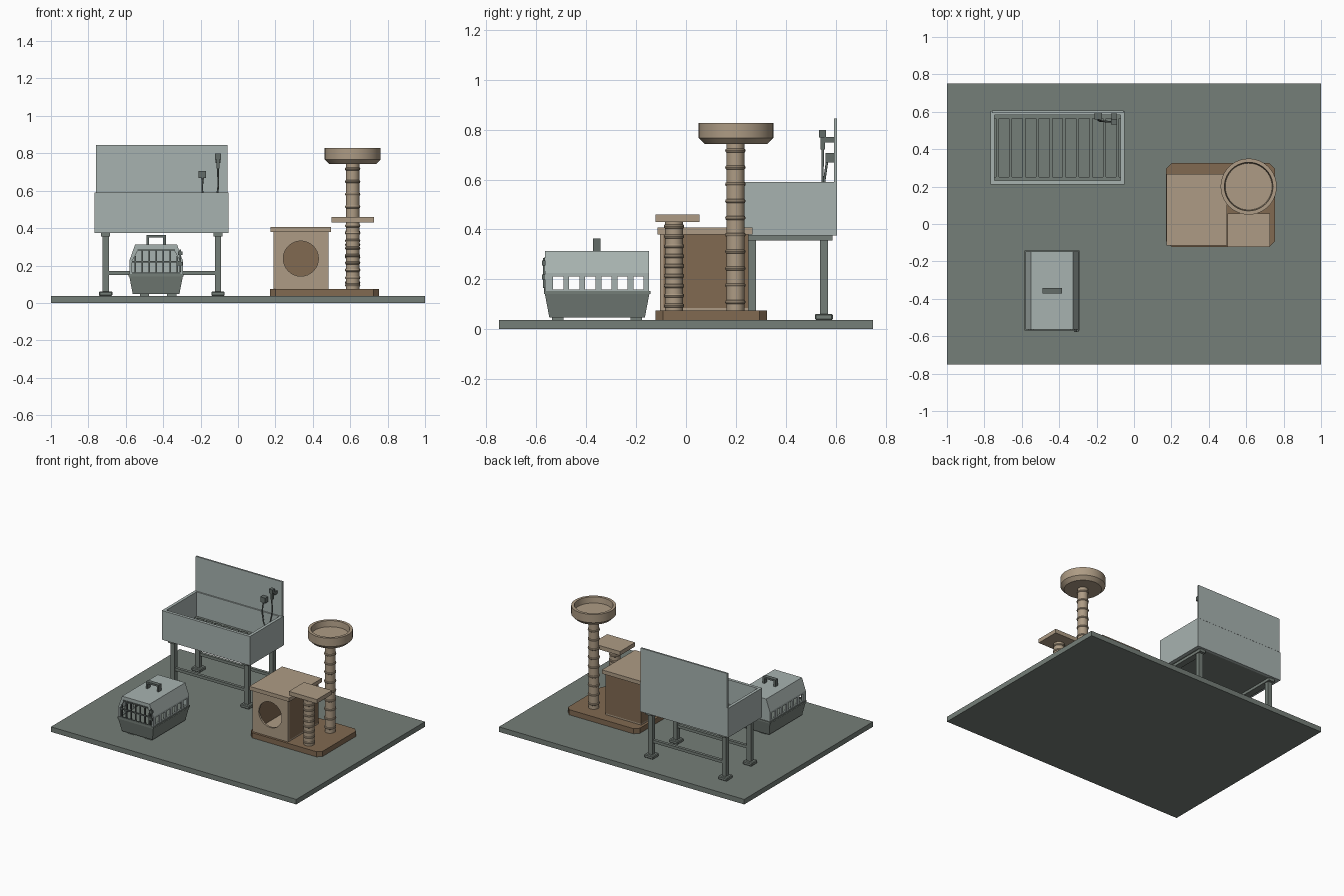
import bpy, bmesh, math
from mathutils import Vector, Matrix

if "Cube" in bpy.data.objects:
    bpy.data.objects.remove(bpy.data.objects["Cube"], do_unlink=True)


def colour(name, rgb):
    m = bpy.data.materials.new(name)
    m.use_nodes = True
    m.diffuse_color = (*rgb, 1)
    m.node_tree.nodes["Principled BSDF"].inputs["Base Color"].default_value = (*rgb, 1)
    return m


PALE = colour("pale grey", (0.39, 0.45, 0.435))
SLATE = colour("slate green", (0.178, 0.21, 0.188))
DARK = colour("dark slate", (0.125, 0.15, 0.14))
TAN = colour("tan", (0.42, 0.33, 0.232))
BROWN = colour("brown", (0.22, 0.143, 0.083))


def make(name, bm, mat, smooth=False):
    bmesh.ops.recalc_face_normals(bm, faces=bm.faces)
    me = bpy.data.meshes.new(name)
    bm.to_mesh(me)
    bm.free()
    me.materials.append(mat)
    ob = bpy.data.objects.new(name, me)
    bpy.context.collection.objects.link(ob)
    if smooth:
        bpy.ops.object.select_all(action="DESELECT")
        ob.select_set(True)
        bpy.context.view_layer.objects.active = ob
        bpy.ops.object.shade_smooth_by_angle(angle=math.radians(35))
    return ob


def add_box(bm, x, y, z):
    """Add a box given its (min, max) range on each axis."""
    mid = Vector([(a + b) / 2 for a, b in (x, y, z)])
    size = Vector([b - a for a, b in (x, y, z)])
    mx = Matrix.Translation(mid) @ Matrix.Diagonal((*size, 1))
    bmesh.ops.create_cube(bm, size=1, matrix=mx)


def boxes(name, mat, *ranges):
    bm = bmesh.new()
    for r in ranges:
        add_box(bm, *r)
    return make(name, bm, mat)


def lathe(name, mat, x, y, profile, sides=32):
    """Spin a closed (radius, z) profile about a vertical axis."""
    bm = bmesh.new()
    vs = [bm.verts.new((x + r, y, z)) for r, z in profile]
    edges = [bm.edges.new(p) for p in zip(vs, vs[1:])]
    bmesh.ops.spin(bm, geom=vs + edges, cent=(x, y, 0), axis=(0, 0, 1),
                   angle=math.tau, steps=sides)
    bmesh.ops.remove_doubles(bm, verts=bm.verts, dist=1e-5)
    return make(name, bm, mat, True)


def prism(name, mat, points, start, end, axis):
    """Extrude an outline along y (points are x, z) or z (points are x, y)."""
    bm = bmesh.new()
    place = (lambda a, b, t: (a, t, b)) if axis == "y" else (lambda a, b, t: (a, b, t))
    lo = [bm.verts.new(place(a, b, start)) for a, b in points]
    hi = [bm.verts.new(place(a, b, end)) for a, b in points]
    bm.faces.new(lo)
    bm.faces.new(hi)
    for i in range(len(lo)):
        j = (i + 1) % len(lo)
        bm.faces.new((lo[i], lo[j], hi[j], hi[i]))
    return make(name, bm, mat)


def cut(ob, cutter):
    mod = ob.modifiers.new("cut", "BOOLEAN")
    mod.object, mod.operation, mod.solver = cutter, "DIFFERENCE", "EXACT"
    deps = bpy.context.evaluated_depsgraph_get()
    mesh = bpy.data.meshes.new_from_object(ob.evaluated_get(deps))
    ob.modifiers.clear()
    ob.data = mesh
    bpy.data.objects.remove(cutter, do_unlink=True)


def tube(name, mat, points, radius):
    cu = bpy.data.curves.new(name, "CURVE")
    cu.dimensions, cu.bevel_depth, cu.bevel_resolution = "3D", radius, 2
    sp = cu.splines.new("BEZIER")
    sp.bezier_points.add(len(points) - 1)
    for bp, co in zip(sp.bezier_points, points):
        bp.co = co
        bp.handle_left_type = bp.handle_right_type = "AUTO"
    cu.materials.append(mat)
    ob = bpy.data.objects.new(name, cu)
    bpy.context.collection.objects.link(ob)
    return ob


# Floor
boxes("floor", SLATE, ((-1, 1), (-0.75, 0.75), (0, 0.037)))

# Wash tub: walls, bottom and splash panel
X0, X1, Y0, Y1 = -0.768, -0.05, 0.21, 0.605
T, ZB, ZT = 0.022, 0.375, 0.59
boxes("tub_walls", PALE,
      ((X0, X1), (Y0, Y0 + T), (ZB, ZT)), ((X0, X1), (Y1 - T, Y1), (ZB, ZT)),
      ((X0, X0 + T), (Y0 + T, Y1 - T), (ZB, ZT)), ((X1 - T, X1), (Y0 + T, Y1 - T), (ZB, ZT)))
boxes("tub_bottom", SLATE, ((X0 + T, X1 - T), (Y0 + T, Y1 - T), (ZB, 0.39)))
boxes("splash_panel", PALE, ((-0.76, -0.055), (0.593, 0.606), (ZT, 0.845)))

# Grate in the tub
step = (X1 - X0 - 2 * T - 0.03) / 9
bars = [((x - 0.008, x + 0.008), (0.245, 0.57), (0.395, 0.412))
        for x in (X0 + T + 0.015 + i * step for i in range(10))]
rails = [((X0 + T, X1 - T), (y, y + 0.018), (0.39, 0.412)) for y in (0.233, 0.565)]
boxes("tub_grate", SLATE, *bars, *rails)

# Tub stand
LEG_X, LEG_Y = (-0.708, -0.107), (0.265, 0.553)
for x in LEG_X:
    boxes("stand_top_rail", SLATE, ((x - 0.024, x + 0.024), (0.23, 0.588), (0.355, ZB)))
    for y in LEG_Y:
        boxes("stand_leg", SLATE, ((x - 0.017, x + 0.017), (y - 0.016, y + 0.016), (0.05, 0.36)))
        foot = boxes("stand_foot", SLATE, ((x - 0.036, x + 0.036), (y - 0.036, y + 0.036), (0.037, 0.062)))
        bev = foot.modifiers.new("bevel", "BEVEL")
        bev.width, bev.segments = 0.005, 1
for y in LEG_Y:
    boxes("stand_stretcher", SLATE, ((*LEG_X,), (y - 0.011, y + 0.011), (0.149, 0.17)))

# Tap and shower hose
boxes("tap_block", DARK, ((-0.21, -0.17), (0.56, 0.593), (0.668, 0.706)))
boxes("shower_bracket", DARK, ((-0.12, -0.094), (0.555, 0.593), (0.748, 0.77)))
boxes("shower_head", DARK, ((-0.122, -0.092), (0.533, 0.562), (0.768, 0.798)),
      ((-0.115, -0.099), (0.54, 0.558), (0.72, 0.768)))
tube("shower_hose", DARK, [(-0.19, 0.565, 0.67), (-0.187, 0.553, 0.58), (-0.15, 0.548, 0.51),
                           (-0.113, 0.547, 0.58), (-0.107, 0.549, 0.725)], 0.005)

# Cat tree base with clipped corners
bx0, bx1, by0, by1, c = 0.17, 0.755, -0.122, 0.325, 0.03
prism("tree_base", BROWN,
      [(bx0 + c, by0), (bx1 - c, by0), (bx1, by0 + c), (bx1, by1 - c),
       (bx1 - c, by1), (bx0 + c, by1), (bx0, by1 - c), (bx0, by0 + c)], 0.037, 0.075, "z")

# Cat house: hollow body, front panel with a round doorway, roof
hx0, hx1 = 0.19, 0.483
boxes("house_walls", BROWN,
      ((hx0, hx0 + 0.015), (-0.09, 0.25), (0.085, 0.38)),
      ((hx1 - 0.015, hx1), (-0.09, 0.25), (0.085, 0.38)),
      ((hx0 + 0.015, hx1 - 0.015), (0.235, 0.25), (0.085, 0.38)))
boxes("house_floor", TAN, ((hx0, hx1), (-0.09, 0.25), (0.075, 0.085)))
front = boxes("house_front", TAN, ((hx0, hx1), (-0.105, -0.09), (0.075, 0.38)))
doorway = prism("doorway_cutter", TAN,
                [(0.336 + 0.094 * math.cos(a), 0.237 + 0.094 * math.sin(a))
                 for a in (math.tau * i / 32 for i in range(32))], -0.2, 0, "y")
cut(front, doorway)
boxes("house_roof", TAN, ((0.173, 0.498), (-0.115, 0.267), (0.379, 0.407)))


# Scratching posts wound with rope rings
def post(name, x, y, top, rings):
    lathe(name, TAN, x, y, [(0, 0.07), (0.036, 0.07), (0.036, top), (0, top)], 20)
    gap = (top - 0.075) / rings
    for i in range(rings):
        z = 0.075 + gap * (i + 0.5)
        lathe(name + "_ring", TAN, x, y, [(0.034, z - 0.009), (0.039, z - 0.006), (0.041, z),
                                          (0.039, z + 0.006), (0.034, z + 0.009)], 20)


post("short_post", 0.613, -0.048, 0.432, 9)
post("tall_post", 0.613, 0.198, 0.75, 10)
boxes("step_platform", TAN, ((0.5, 0.728), (-0.122, 0.055), (0.43, 0.46)))
lathe("perch_bowl", TAN, 0.613, 0.2,
      [(0, 0.742), (0.125, 0.742), (0.15, 0.767), (0.15, 0.828), (0.13, 0.828),
       (0.125, 0.785), (0, 0.785)], 40)

# Pet carrier: tapered lower tray
CX, CY0, CY1 = -0.438, -0.568, -0.145
bm = bmesh.new()
add_box(bm, (CX - 0.145, CX + 0.145), (CY0, CY1), (0.047, 0.152))
for v in bm.verts:
    if v.co.z < 0.1:
        v.co.x = CX + (v.co.x - CX) * 0.86
        v.co.y += 0.02 if v.co.y < -0.4 else -0.02
make("carrier_tray", bm, SLATE)
boxes("carrier_rim", SLATE, ((CX - 0.147, CX + 0.147), (CY0 - 0.002, CY1 + 0.002), (0.142, 0.154)))
for x in (-0.5, -0.355):
    for y in (-0.515, -0.2):
        boxes("carrier_foot", SLATE, ((x - 0.025, x + 0.025), (y - 0.023, y + 0.023), (0.037, 0.048)))


# Carrier upper shell, hollowed, with side vents and an open front
def outline(half, shoulder, low, top):
    return [(CX - half, low), (CX + half, low), (CX + half, 0.225),
            (CX + shoulder, top), (CX - shoulder, top), (CX - half, 0.225)]


shell = prism("carrier_shell", PALE, outline(0.143, 0.112, 0.154, 0.313), CY0 + 0.003, CY1 - 0.003, "y")
cut(shell, prism("hollow_cutter", PALE, outline(0.131, 0.1, 0.1, 0.301), CY0 + 0.015, CY1 - 0.015, "y"))
cut(shell, prism("front_cutter", PALE, outline(0.128, 0.095, 0.1, 0.284), CY0 - 0.1, CY0 + 0.05, "y"))
vents = [((CX - 0.3, CX + 0.3), (y, y + 0.041), (0.16, 0.212))
         for y in (-0.533 + 0.0645 * i for i in range(6))]
cut(shell, boxes("vent_cutter", PALE, *vents))

# Carrier door, hinge pins and handle
fy = (CY0 - 0.002, CY0 + 0.007)
door = [((CX + k * 0.0375 - 0.004, CX + k * 0.0375 + 0.004), fy,
         (0.154, 0.25 if abs(k) == 3 else 0.286)) for k in range(-3, 4)]
door += [((CX - w, CX + w), fy, (z, z + 0.008)) for w, z in ((0.13, 0.154), (0.13, 0.216), (0.1, 0.28))]
boxes("carrier_door", DARK, *door)
boxes("door_latch", DARK, *[((CX + 0.118, CX + 0.142), (CY0 - 0.009, CY0 + 0.004), (z, z + 0.02))
                            for z in (0.2, 0.255)],
      ((CX + 0.126, CX + 0.134), (CY0 - 0.006, CY0 + 0.002), (0.165, 0.285)))
boxes("carrier_handle", DARK,
      ((CX - 0.052, CX - 0.038), (-0.372, -0.342), (0.31, 0.35)),
      ((CX + 0.038, CX + 0.052), (-0.372, -0.342), (0.31, 0.35)),
      ((CX - 0.052, CX + 0.052), (-0.372, -0.342), (0.35, 0.363)))
